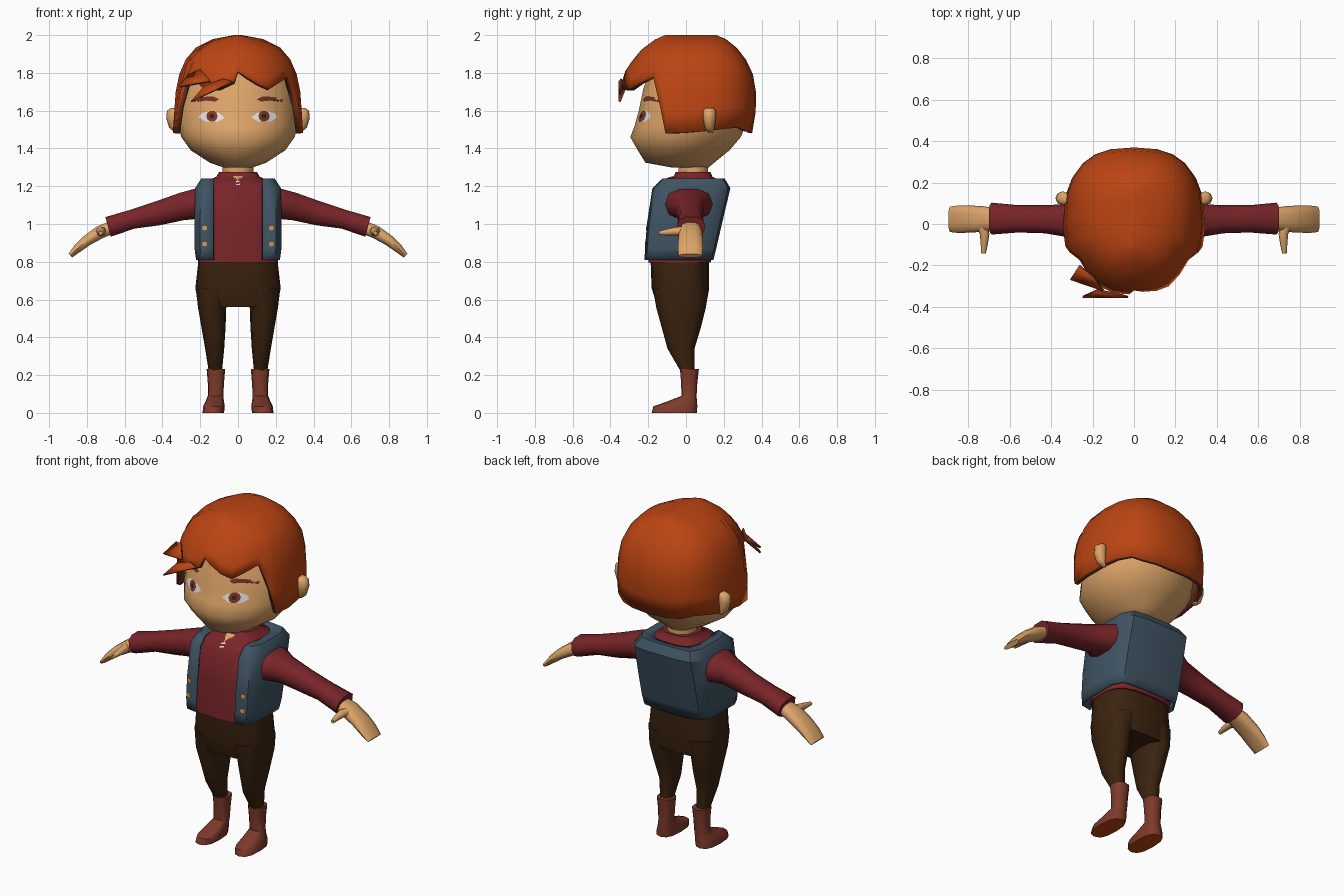
import bpy, bmesh, math
from mathutils import Vector
from mathutils.bvhtree import BVHTree

if "Cube" in bpy.data.objects:
    bpy.data.objects.remove(bpy.data.objects["Cube"])


def mat(name, r, g, b):
    m = bpy.data.materials.new(name)
    m.diffuse_color = (r, g, b, 1)
    m.use_nodes = True
    m.node_tree.nodes["Principled BSDF"].inputs["Base Color"].default_value = m.diffuse_color
    return m


SKIN = mat("skin", .73, .376, .141)
HAIR = mat("orange hair", .50, .058, .006)
DARK = mat("dark hair", .17, .035, .015)
SHIRT = mat("maroon cloth", .19, .018, .022)
VEST = mat("slate blue cloth", .050, .088, .125)
PANTS = mat("dark brown cloth", .044, .017, .005)
BOOT = mat("brown leather", .21, .042, .024)
WHITE = mat("white", .75, .75, .75)
BUTTON = mat("button tan", .60, .28, .10)


def finish(name, bm, mats, angle=50, front=False):
    """Turn a bmesh into a smooth-by-angle object."""
    bmesh.ops.recalc_face_normals(bm, faces=bm.faces)
    if front:
        bm.normal_update()
        bmesh.ops.reverse_faces(bm, faces=[f for f in bm.faces if f.normal.y > 0])
    me = bpy.data.meshes.new(name)
    bm.to_mesh(me)
    bm.free()
    ob = bpy.data.objects.new(name, me)
    bpy.context.collection.objects.link(ob)
    for m in mats:
        me.materials.append(m)
    bpy.ops.object.select_all(action='DESELECT')
    ob.select_set(True)
    bpy.context.view_layer.objects.active = ob
    bpy.ops.object.shade_smooth_by_angle(angle=math.radians(angle))
    return ob


def loft(name, rings, mats, closed=True, caps=True, angle=50):
    bm = bmesh.new()
    vs = [[bm.verts.new(p) for p in r] for r in rings]
    n = len(vs[0])
    for a, b in zip(vs, vs[1:]):
        for i in range(n if closed else n - 1):
            j = (i + 1) % n
            bm.faces.new((a[i], a[j], b[j], b[i]))
    if caps is True:
        bm.faces.new(vs[0])
    if caps:
        bm.faces.new(vs[-1])
    return finish(name, bm, mats, angle)


def unit(n, p):
    out = []
    for i in range(n):
        c, s = math.cos(2 * math.pi * i / n), math.sin(2 * math.pi * i / n)
        out.append((math.copysign(abs(c) ** (2 / p), c), math.copysign(abs(s) ** (2 / p), s)))
    return out


def zring(z, x0, x1, y0, y1, n=16, p=2.0):
    return [((x0 + x1) / 2 + u * (x1 - x0) / 2, (y0 + y1) / 2 + v * (y1 - y0) / 2, z) for u, v in unit(n, p)]


def xring(s, x, yc, zc, ry, rz, tilt, n=10, p=2.5):
    t = math.radians(tilt)
    return [(s * (x + v * rz * math.sin(t)), yc + u * ry, zc + v * rz * math.cos(t)) for u, v in unit(n, p)]


def solidify(ob, t, offset_mat=0):
    m = ob.modifiers.new("thickness", 'SOLIDIFY')
    m.thickness, m.offset = t, -1
    m.material_offset = m.material_offset_rim = offset_mat


def plate(name, pts, base, lift, m):
    """Lay a thin outline onto the front of a base object."""
    tree = BVHTree.FromPolygons([v.co for v in base.data.vertices], [p.vertices for p in base.data.polygons])

    def drop(x, z):
        hit = tree.ray_cast(Vector((x, -1, z)), Vector((0, 1, 0)))[0]
        return (x, (hit.y if hit else 0) - lift, z)
    bm = bmesh.new()
    cx, cz = (sum(p[k] for p in pts) / len(pts) for k in (0, 1))
    c = bm.verts.new(drop(cx, cz))
    mid = [bm.verts.new(drop((x + cx) / 2, (z + cz) / 2)) for x, z in pts]
    rim = [bm.verts.new(drop(x, z)) for x, z in pts]
    for i in range(len(pts)):
        j = (i + 1) % len(pts)
        bm.faces.new((c, mid[i], mid[j]))
        bm.faces.new((mid[i], rim[i], rim[j], mid[j]))
    finish(name, bm, [m], front=True)


def disc(x, z, r, n=10):
    return [(x + r * u, z + r * v) for u, v in unit(n, 2)]


# Head and neck
head = loft("head", [zring(z, -rx, rx, yf, yb) for z, rx, yf, yb in (
    (1.30, .08, -.08, .12), (1.325, .15, -.215, .15), (1.39, .25, -.255, .23), (1.46, .30, -.295, .29),
    (1.52, .317, -.272, .315), (1.60, .318, -.25, .325), (1.72, .30, -.225, .32),
    (1.85, .24, -.17, .27), (1.93, .12, -.08, .15))], [SKIN], angle=80)
loft("neck", [zring(z, -.082, .082, -.045, .12, 10) for z in (1.18, 1.34)], [SKIN])

# Hair cap: columns around the head, each starting at its own hairline height
PROFILE = ((1.48, .345, -.37, .35), (1.60, .337, -.37, .37), (1.70, .33, -.357, .37), (1.82, .305, -.318, .35),
           (1.92, .25, -.24, .285), (1.98, .13, -.16, .21), (2.0, .02, -.11, .16))


def hair_point(deg, z):
    for a, b in zip(PROFILE, PROFILE[1:]):
        if z <= b[0]:
            break
    k = (z - a[0]) / (b[0] - a[0])
    rx, yf, yb = (a[i] + (b[i] - a[i]) * k for i in (1, 2, 3))
    s, c = math.sin(math.radians(deg)), math.cos(math.radians(deg))
    e = 1 if c > 0 else 2 / 2.6
    return (math.copysign(abs(s) ** e, s) * rx,
            (yf + yb) / 2 - math.copysign(abs(c) ** e, c) * (yb - yf) / 2, z)


HAIRLINE = ((0, 1.81), (8, 1.78), (20, 1.74), (31, 1.715), (44, 1.75), (57, 1.78), (68, 1.62), (74, 1.48),
            (90, 1.483), (108, 1.495), (122, 1.505), (138, 1.51), (152, 1.49), (166, 1.485), (180, 1.48),
            (-166, 1.485), (-152, 1.49), (-138, 1.51), (-122, 1.505), (-108, 1.495), (-90, 1.483),
            (-74, 1.48), (-68, 1.62), (-57, 1.78), (-47, 1.76), (-33, 1.715), (-18, 1.715), (-4, 1.75))
hair = loft("hair", [[hair_point(d, zb + (2.0 - zb) * t) for d, zb in HAIRLINE]
                     for t in (0, .22, .42, .6, .75, .87, .96, 1)], [HAIR, DARK], caps="top", angle=60)
solidify(hair, .025, 1)

# Swept fringe locks
for i, pts in enumerate((((-.03, -.358, 1.755), (-.25, -.357, 1.65), (-.18, -.325, 1.73), (-.08, -.345, 1.77)),
                         ((-.15, -.325, 1.76), (-.31, -.27, 1.73), (-.268, -.205, 1.79), (-.2, -.26, 1.82)))):
    bm = bmesh.new()
    bm.faces.new([bm.verts.new(p) for p in pts])
    solidify(finish("fringe_lock_%d" % i, bm, [HAIR, DARK], front=True), .012, 1)

# Face details
EYE = ((.07, 1.562), (.10, 1.588), (.15, 1.60), (.195, 1.585), (.207, 1.565), (.175, 1.542), (.11, 1.54))
BROW = ((.10, 1.66), (.13, 1.675), (.19, 1.673), (.24, 1.658), (.235, 1.645), (.18, 1.654), (.12, 1.648))
for s, side in ((1, "right"), (-1, "left")):
    plate("eye_white_" + side, [(s * x, z) for x, z in EYE], head, .003, WHITE)
    plate("iris_" + side, disc(s * .138, 1.571, .03), head, .006, BOOT)
    plate("pupil_" + side, disc(s * .138, 1.571, .013), head, .009, PANTS)
    plate("eyebrow_" + side, [(s * x, z) for x, z in BROW], head, .005, DARK)

# Shirt body with collar
shirt = loft("shirt", [zring(z, -rx, rx, yf, yb, 20, 3) for z, rx, yf, yb in (
    (.795, .212, -.20, .13), (1.0, .214, -.19, .175), (1.19, .205, -.165, .215), (1.235, .15, -.12, .17),
    (1.25, .115, -.065, .14), (1.275, .10, -.055, .13))], [SHIRT])
plate("collar_opening", [(-.03, 1.255), (.03, 1.255), (0, 1.225)], shirt, .005, SKIN)
for z in (1.205, 1.22):
    plate("lace", [(-.013, z), (.013, z + .003), (.013, z + .009), (-.013, z + .006)], shirt, .008, WHITE)


# Open vest
def vest_ring(z, rx, yf, yb):
    half = [(.13, yf), (rx * .87, yf + .012), (rx, yf + .075), (rx, yb - .075), (rx * .82, yb - .012), (rx * .4, yb)]
    return [(x, y, z) for x, y in half] + [(-x, y, z) for x, y in reversed(half)]


vest = loft("vest", [vest_ring(*r) for r in (
    (.81, .222, -.22, .145), (.87, .23, -.217, .16), (1.0, .231, -.207, .19), (1.19, .227, -.178, .235),
    (1.24, .195, -.125, .205), (1.237, .135, -.075, .155))], [VEST], closed=False, caps=False, angle=40)
solidify(vest, .012)

# Trouser seat
loft("trouser_hips", [zring(z, -rx, rx, yf, yb, 20, 2.7) for z, rx, yf, yb in (
    (.82, .208, -.188, .122), (.66, .226, -.182, .123), (.56, .205, -.15, .105))], [PANTS])

for s, side in ((1, "right"), (-1, "left")):
    # Vest buttons
    for z in (.98, .895):
        plate("button_" + side, disc(s * .178, z, .016, 8), vest, .008, BUTTON)

    # Sleeve, hand and thumb
    loft("sleeve_" + side, [xring(s, *r) for r in (
        (.17, .015, 1.105, .13, .083, 0), (.235, .015, 1.105, .125, .083, 0), (.30, .015, 1.092, .082, .076, 8),
        (.43, .023, 1.055, .068, .066, 12), (.56, .025, 1.025, .066, .053, 15),
        (.688, .026, .985, .077, .056, 15))], [SHIRT])
    loft("hand_" + side, [xring(s, *r) for r in (
        (.66, .025, .985, .05, .036, 15), (.73, .024, .957, .062, .036, 28), (.80, .024, .912, .066, .03, 40),
        (.85, .023, .87, .066, .024, 45), (.888, .023, .832, .062, .014, 45))], [SKIN])
    loft("thumb_" + side, [[(s * (x + u * r), y, z + v * r) for u, v in unit(8, 2)] for x, y, z, r in (
        (.735, .0, .957, .03), (.722, -.05, .962, .023), (.724, -.10, .957, .017), (.727, -.143, .952, .011))], [SKIN])

    # Trouser leg
    loft("trouser_leg_" + side, [zring(z, *sorted((s * a, s * b)), yf, yb, 12, 2.4) for z, a, b, yf, yb in (
        (.66, .0, .224, -.175, .118), (.56, .062, .212, -.158, .106), (.45, .066, .193, -.128, .078),
        (.34, .073, .174, -.098, .045), (.22, .085, .155, -.028, .045))], [PANTS])

    # Boot with a lighter sole
    boot = loft("boot_" + side, [zring(z, *sorted((s * a, s * b)), yf, yb, 12, 2.6) for z, a, b, yf, yb in (
        (.232, .068, .166, -.032, .068), (.16, .074, .16, -.026, .06), (.09, .078, .16, -.024, .056),
        (.06, .074, .172, -.10, .058), (.035, .07, .184, -.172, .06), (.0, .074, .188, -.182, .058))], [BOOT, HAIR])
    for p in boot.data.polygons:
        p.material_index = int(p.normal.z < -.9)

    # Ear
    loft("ear_" + side, [zring(z, *sorted((s * .31, s * x)), y0, y1, 8) for z, x, y0, y1 in (
        (1.485, .335, .115, .145), (1.51, .365, .10, .15), (1.56, .38, .09, .158),
        (1.60, .376, .09, .158), (1.615, .355, .105, .148))], [SKIN])
